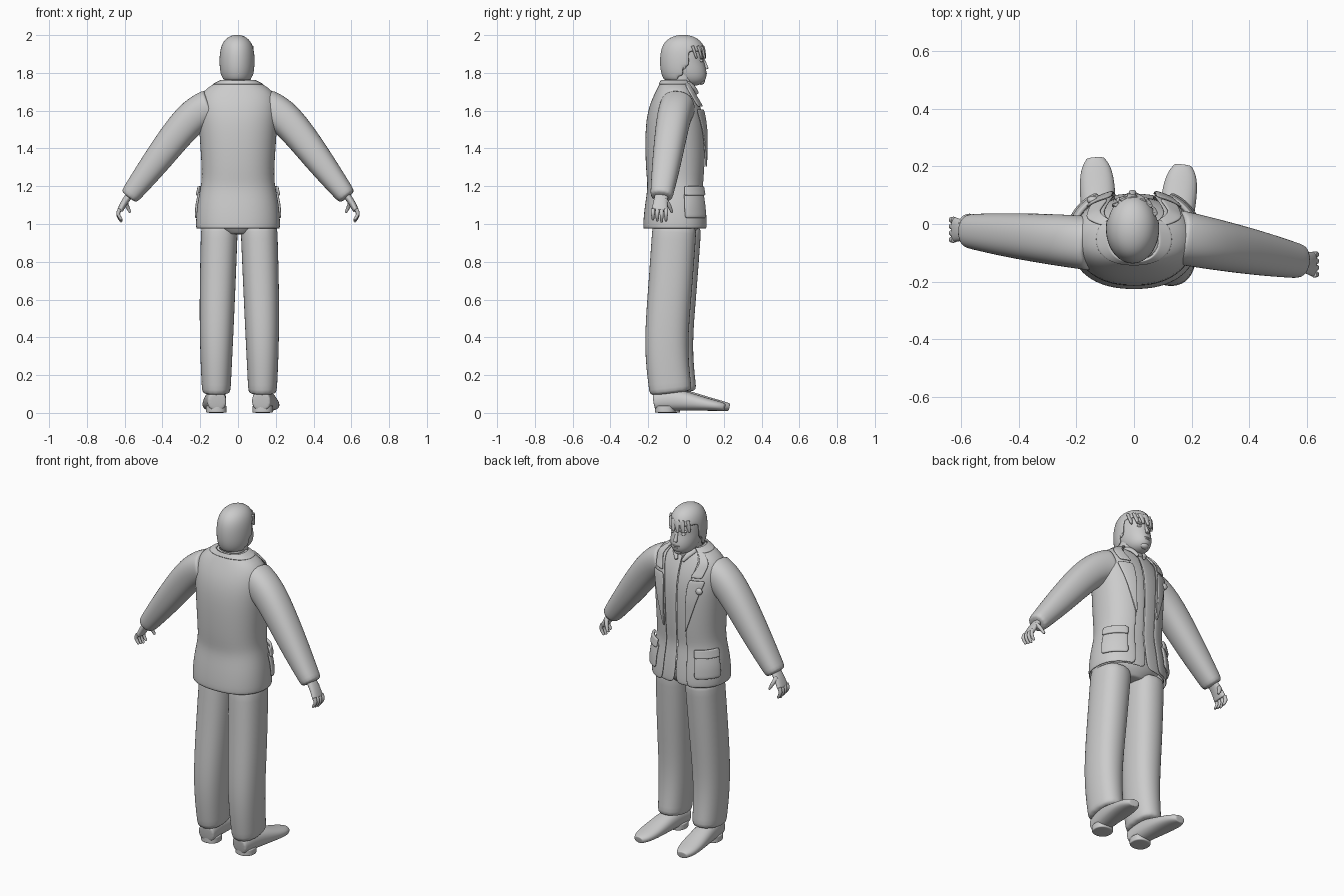
import bpy, bmesh, math
from math import sin, cos, radians, sqrt
from mathutils import Vector

if "Cube" in bpy.data.objects:
    bpy.data.objects.remove(bpy.data.objects["Cube"])

grey = (.6, .6, .6, 1)
material = bpy.data.materials.new("plain grey")
material.use_nodes = True
material.diffuse_color = grey
material.node_tree.nodes["Principled BSDF"].inputs["Base Color"].default_value = grey


def finish(name, bm, thickness=0, levels=2):
    """Turn a bmesh into a smooth grey object, optionally thickened."""
    bmesh.ops.recalc_face_normals(bm, faces=bm.faces)
    mesh = bpy.data.meshes.new(name)
    bm.to_mesh(mesh)
    bm.free()
    mesh.materials.append(material)
    for polygon in mesh.polygons:
        polygon.use_smooth = True
    part = bpy.data.objects.new(name, mesh)
    bpy.context.scene.collection.objects.link(part)
    if thickness:
        solid = part.modifiers.new("thickness", "SOLIDIFY")
        solid.thickness, solid.offset = thickness, 0
    smooth = part.modifiers.new("smooth", "SUBSURF")
    smooth.levels = smooth.render_levels = levels


def oval(angle, power=.87):
    """Point on a squarish oval; angle zero is the chest side, then towards +x."""
    across, ahead = sin(radians(angle)), cos(radians(angle))
    return (math.copysign(abs(across) ** power, across),
            math.copysign(abs(ahead) ** power, ahead))


def tube(name, points, radii, ref=(0, 1, 0), sides=14):
    """Closed loft along points; radii are pairs, the second lying along ref."""
    points = [Vector(p) for p in points]
    radii = [Vector(r) for r in radii]
    # Extra rings beside both caps keep the ends crisp
    for row in (points, radii):
        row.insert(1, row[0].lerp(row[1], .1))
        row.insert(-1, row[-1].lerp(row[-2], .1))
    bm = bmesh.new()
    rings = []
    for i, (point, radius) in enumerate(zip(points, radii)):
        along = points[min(i + 1, len(points) - 1)] - points[max(i - 1, 0)]
        side = Vector(ref).cross(along).normalized()
        up = along.cross(side).normalized()
        ring = []
        for k in range(sides):
            a, b = oval(360 * k / sides)
            ring.append(bm.verts.new(point + side * a * radius.x + up * b * radius.y))
        rings.append(ring)
    for low, high in zip(rings, rings[1:]):
        for k in range(sides):
            bm.faces.new((low[k - 1], low[k], high[k], high[k - 1]))
    bm.faces.new(rings[0])
    bm.faces.new(rings[-1])
    finish(name, bm)


def limb(name, points, start, end, sides=14):
    """Tube that tapers more and more towards its end."""
    start, end, last = Vector(start), Vector(end), len(points) - 1
    radii = [start.lerp(end, (i / last) ** 2) for i in range(len(points))]
    tube(name, points, radii, sides=sides)


def ball(name, place, size, jaw=0, swell=0, cut=None):
    """Ellipsoid; jaw pushes the lower half forward, swell squares it, cut opens it."""
    bm = bmesh.new()
    bmesh.ops.create_uvsphere(bm, u_segments=24, v_segments=16, radius=1)
    if cut:
        unwanted = [f for f in bm.faces if cut(f.calc_center_median())]
        bmesh.ops.delete(bm, geom=unwanted, context="FACES")
    for vert in bm.verts:
        x, y, z = vert.co
        wide = 1 + swell * z * z
        vert.co = Vector((x * wide * size[0], y * wide * size[1] + jaw * max(0, -z),
                          z * size[2])) + Vector(place)
    finish(name, bm, thickness=.008 if cut else 0, levels=1)


def sheet(name, surface, columns, rows, thickness):
    """Plate through surface(u, v), both running from zero to one."""
    bm = bmesh.new()
    net = [[bm.verts.new(surface(i / columns, j / rows)) for i in range(columns + 1)]
           for j in range(rows + 1)]
    for low, high in zip(net, net[1:]):
        for i in range(columns):
            bm.faces.new((low[i], low[i + 1], high[i + 1], high[i]))
    finish(name, bm, thickness)


# Torso profile: height, half width, half depth
PROFILE = [(.97, .22, .172), (1.1, .213, .16), (1.2, .19, .142), (1.27, .184, .154),
           (1.5, .2, .16), (1.62, .21, .14), (1.705, .19, .1), (1.76, .08, .07)]


def torso(angle, z, offset=0):
    """Point on the torso surface, moved outwards by offset."""
    for low, high in zip(PROFILE, PROFILE[1:]):
        if z <= high[0]:
            break
    _, width, depth = Vector(low).lerp(Vector(high), (z - low[0]) / (high[0] - low[0]))
    across, ahead = oval(angle)
    return Vector((across * (width + offset), ahead * (depth + offset) - .053, z))


def opening(z):
    """Angle of the jacket's front edge, wider towards the neck."""
    return 17 + max(0, z - 1.6) * 170


def garment(name, offset, gap, thickness):
    def surface(u, v):
        z = PROFILE[round(v * (len(PROFILE) - 1))][0]
        edge = gap(z)
        return torso(edge + u * (360 - 2 * edge), z, offset)
    sheet(name, surface, 30, len(PROFILE) - 1, thickness)


def patch(name, bottom, top, inner, outer, offset, thickness, columns=5):
    """Plate on the jacket; inner and outer give its edge angles by height."""
    def surface(u, v):
        z = bottom + (top - bottom) * v
        return torso(inner(z) + u * (outer(z) - inner(z)), z, offset)
    sheet(name, surface, columns, 5, thickness)


# Jacket, shirt and trouser top
garment("jacket", 0, opening, .012)
garment("shirt", -.014, lambda z: 0, .01)
patch("jacket_collar", 1.737, 1.76, opening, lambda z: 360 - opening(z), .006, .01, columns=24)
tube("hips", [(0, -.05, .945), (0, -.05, 1), (0, -.05, 1.1)], [(.08, .09), (.18, .14), (.18, .14)])
ball("chest_badge", torso(-38, 1.55, .015), (.02, .015, .02))

for side, s in (("left", 1), ("right", -1)):
    # Lapels widen upwards to a notch, with the collar leaf above it
    patch(side + "_lapel", 1.3, 1.61, lambda z: s * opening(z),
          lambda z: s * (opening(z) + 90 * (z - 1.28)), .012, .01)
    patch(side + "_collar_leaf", 1.62, 1.745, lambda z: s * opening(z),
          lambda z: s * (opening(z) + 20), .01, .01)
    for part, bottom, top, offset in (("pocket", 1.03, 1.17, .014), ("pocket_flap", 1.15, 1.2, .024)):
        patch(f"{side}_{part}", bottom, top, lambda z: s * 30, lambda z: s * 78, offset, .016)
    limb(side + "_shirt_collar", [(s * .06, 0, 1.75), (s * .045, .04, 1.73), (s * .02, .06, 1.69)],
         (.02, .01), (.01, .01), sides=8)

# Legs and shoes, the right foot set a little forward
for side, s, spread, forward in (("left", 1, .13, -.01), ("right", -1, .115, .015)):
    hip, knee, shin, cuff = [(s * x * spread, y + forward, z) for x, y, z in (
        (.85, -.05, 1), (.95, -.075, .64), (1, -.1, .35), (1, -.07, .1))]
    limb(side + "_trouser_leg", [hip, knee, shin, cuff], (.1, .12), (.077, .115))
    turn = .13 if s > 0 else -.06
    shoe = [(-.16, .05, .05), (-.06, .065, .057), (.1, .037, .066), (.18, .027, .056), (.215, .02, .03)]
    path = [(s * spread + turn * (y + .1), y + forward, height + .01) for y, height, _ in shoe]
    tube(side + "_shoe", path, [(width, height) for _, height, width in shoe], ref=(0, 0, 1))
    heel = Vector((s * spread, forward - .1, 0))
    limb(side + "_shoe_heel", [heel, heel + Vector((0, 0, .04))], (.056, .056), (.056, .056))

# Sleeves and hands, the left arm swept back
for side, s, sweep, base in (("left", 1, -.2, -.055), ("right", -1, .1, -.062)):
    def reach(x, z, ahead=0):
        return Vector((s * x, sweep * (x - .2) + base + ahead, z))

    shoulder, upper, elbow, wrist = reach(.14, 1.62), reach(.25, 1.575), reach(.43, 1.335), reach(.58, 1.14)
    limb(side + "_sleeve", [shoulder, upper, elbow, wrist], (.1, .097), (.052, .06))
    palm = reach(.625, 1.07)
    limb(side + "_palm", [reach(.56, 1.17), reach(.6, 1.12), palm], (.02, .035), (.016, .045))
    for i, finger in enumerate(("index", "middle", "ring", "little")):
        root = palm + Vector((0, .034 - .023 * i, .01))
        length = .07 - .006 * abs(i - 1)
        joints = [root + Vector((s * .012 * sin(4 * t), 0, -length * t)) for t in (0, .4, .7, 1)]
        limb(f"{side}_{finger}_finger", joints, (.012, .012), (.007, .007), sides=8)
    limb(side + "_thumb", [reach(.6, 1.13, .02), reach(.59, 1.1, .045), reach(.57, 1.06, .055)],
         (.014, .014), (.007, .007), sides=8)

# Head: skull with a forward jaw, neck and hair cut clear of the face
skull = Vector((-.005, -.015, 1.86))
ball("face", skull, (.08, .111, .13), jaw=.045, swell=.28)
ball("hair", skull, (.09, .12, .138), swell=.28,
     cut=lambda c: c.z < -.65 or (c.z < .3 and c.y > .2 + c.z / 2))
limb("neck", [(0, -.04, 1.68), (0, -.03, 1.75), (0, -.02, 1.83)], (.072, .072), (.066, .068))


def feature(name, x, y, z, size):
    ball(name, skull + Vector((x, y, z)), size)


limb("nose", [skull + Vector((0, y, z)) for y, z in ((.102, .02), (.118, -.015), (.126, -.04))],
     (.008, .008), (.015, .01), sides=8)
feature("upper_lip", 0, .114, -.064, (.026, .012, .006))
feature("lower_lip", 0, .113, -.074, (.022, .012, .006))
feature("chin", 0, .095, -.105, (.026, .02, .018))
for side, s in (("left", 1), ("right", -1)):
    feature(side + "_eye", s * .033, .094, .004, (.014, .012, .008))
    feature(side + "_eyebrow", s * .034, .098, .022, (.024, .012, .007))
    feature(side + "_ear", s * .083, 0, -.01, (.009, .02, .032))

# Fringe locks lying on the forehead, swept to one side
for angle in range(-50, 60, 20):
    lock = []
    for z in (.6, .4, .12):
        a, b = oval(angle + 20 * z, 1)
        round_off = sqrt(1 - z * z) * (1 + .28 * z * z)
        lock.append(skull + Vector((a * .088 * round_off, b * .117 * round_off, z * .138)))
    limb("fringe_lock", lock, (.02, .009), (.008, .006), sides=8)
